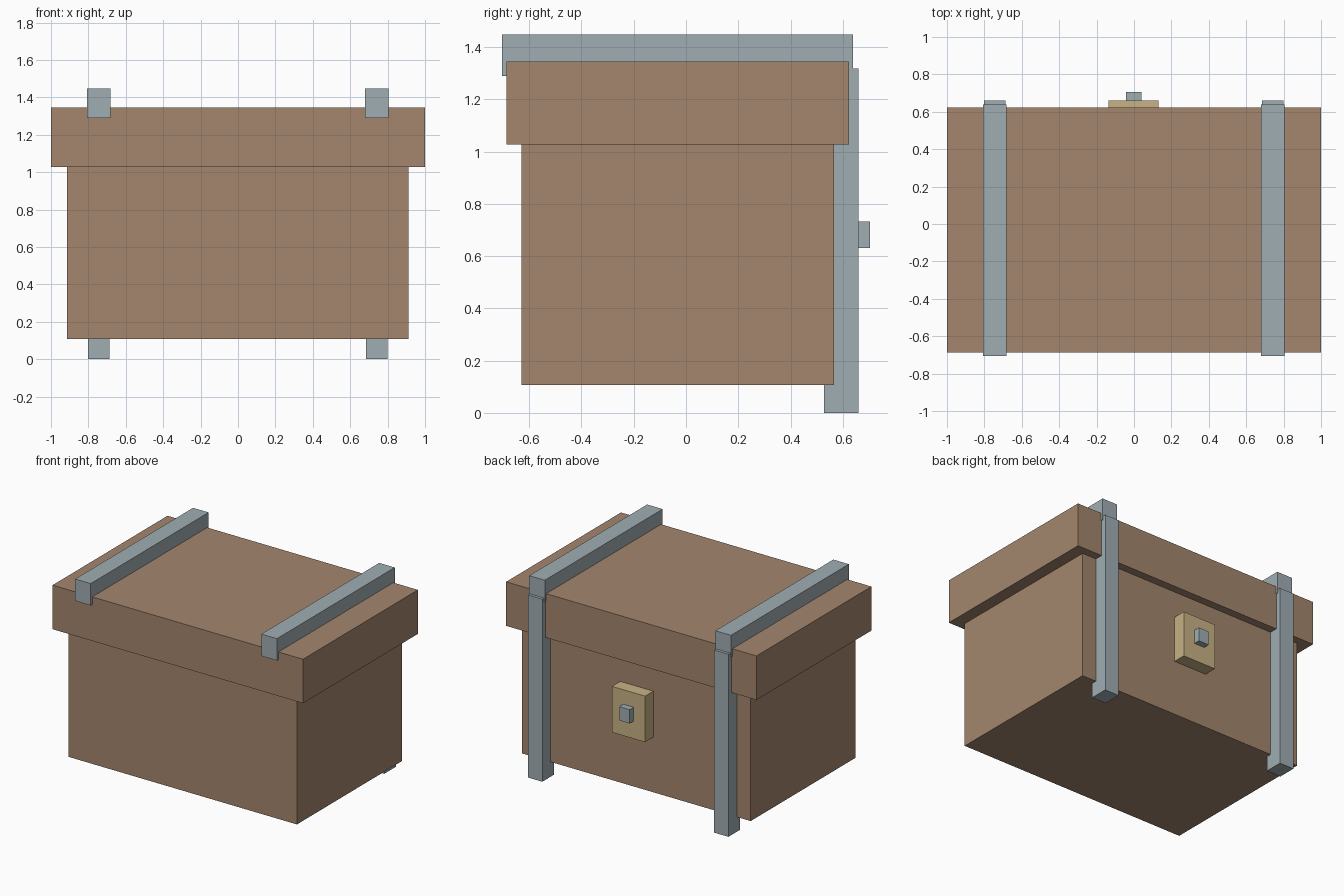
import bpy
import bmesh
from mathutils import Vector

if "Cube" in bpy.data.objects:
    bpy.data.objects.remove(bpy.data.objects["Cube"])


def material(name, rgb):
    mat = bpy.data.materials.new(name)
    mat.diffuse_color = (*rgb, 1.0)
    mat.use_nodes = True
    mat.node_tree.nodes["Principled BSDF"].inputs["Base Color"].default_value = mat.diffuse_color
    return mat


WOOD = material("brown_wood", (0.367, 0.238, 0.153))
METAL = material("grey_metal", (0.352, 0.423, 0.451))
BRASS = material("pale_brass", (0.578, 0.445, 0.231))


def box(name, x, y, z, mat):
    """Axis-aligned box from (min, max) ranges."""
    bm = bmesh.new()
    bmesh.ops.create_cube(bm, size=1.0)
    lo, hi = Vector((x[0], y[0], z[0])), Vector((x[1], y[1], z[1]))
    bmesh.ops.scale(bm, vec=hi - lo, verts=bm.verts)
    mesh = bpy.data.meshes.new(name)
    bm.to_mesh(mesh)
    bm.free()
    mesh.materials.append(mat)
    obj = bpy.data.objects.new(name, mesh)
    obj.location = (lo + hi) / 2
    bpy.context.collection.objects.link(obj)
    return obj


# Chest body and overhanging lid
box("chest_body", (-0.913, 0.912), (-0.63, 0.566), (0.107, 1.03), WOOD)
box("lid", (-1.0, 1.0), (-0.687, 0.624), (1.027, 1.345), WOOD)

# Metal straps: one across the lid and one down the back on each side
for side, cx in (("left", -0.745), ("right", 0.742)):
    box(f"lid_strap_{side}", (cx - 0.062, cx + 0.062),
        (-0.705, 0.64), (1.29, 1.448), METAL)
    box(f"back_strap_{side}", (cx - 0.057, cx + 0.057),
        (0.528, 0.661), (0.0, 1.318), METAL)

# Lock plate with a small latch knob on the back
box("lock_plate", (-0.135, 0.13), (0.54, 0.66), (0.505, 0.837), BRASS)
box("latch_knob", (-0.044, 0.039), (0.62, 0.705), (0.632, 0.732), METAL)
